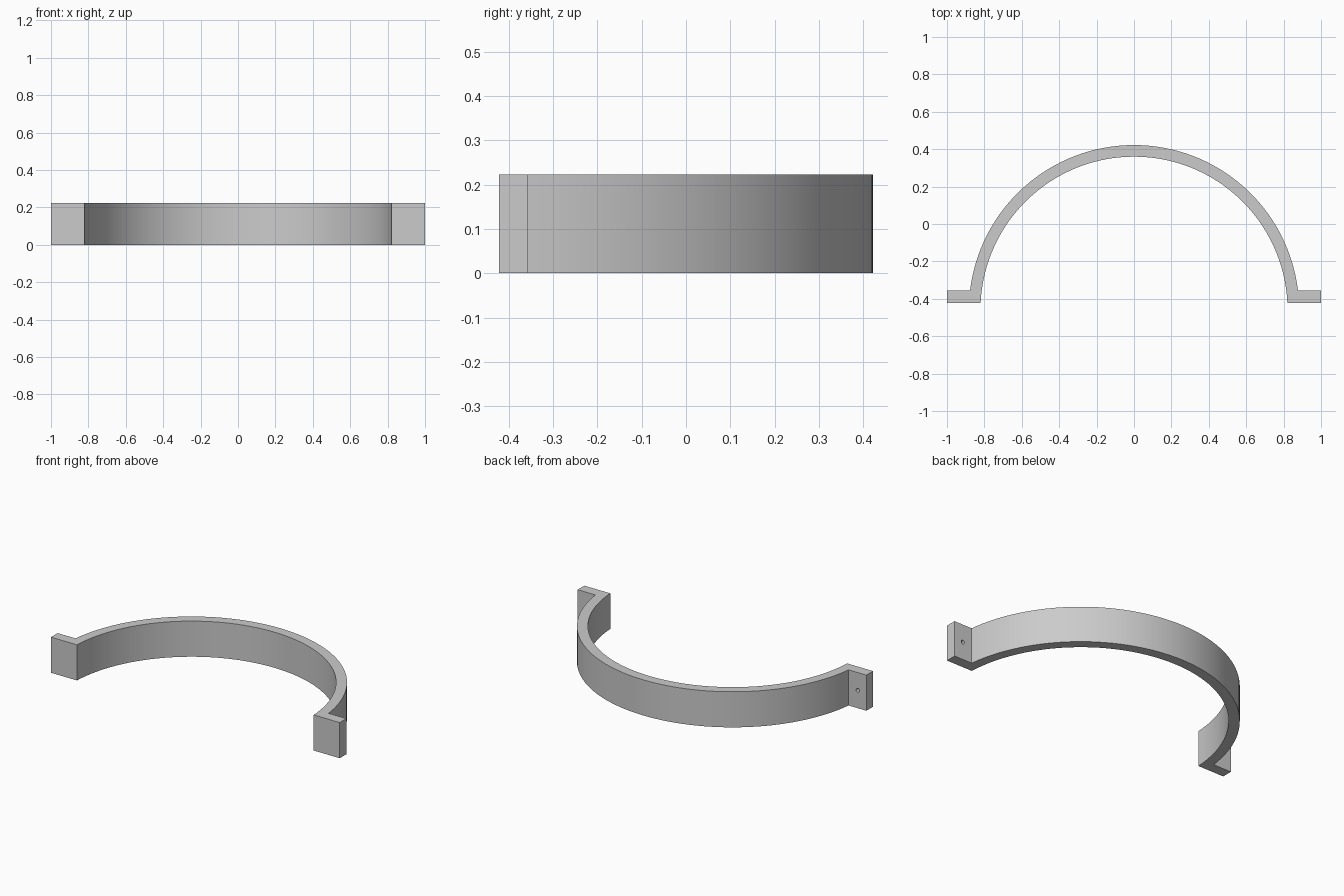
import bpy, bmesh, math
from mathutils import Matrix

cube = bpy.data.objects.get("Cube")
if cube:
    bpy.data.objects.remove(cube, do_unlink=True)

HEIGHT = 0.223
FRONT, FLANGE_BACK = -0.422, -0.356
CENTRE_Y, INNER, OUTER = -0.461, 0.821, 0.883
SEGMENTS = 64

grey = bpy.data.materials.new("light grey")
grey.use_nodes = True
grey.diffuse_color = (0.6, 0.6, 0.6, 1)
grey.node_tree.nodes["Principled BSDF"].inputs["Base Color"].default_value = (0.6, 0.6, 0.6, 1)


def arc(radius, end_y):
    """Points from the right (-x) end over the back to the left end, stopping at end_y."""
    start = math.asin((end_y - CENTRE_Y) / radius)
    step = (math.pi - 2 * start) / SEGMENTS
    angles = [math.pi - start - i * step for i in range(SEGMENTS + 1)]
    return [(radius * math.cos(a), CENTRE_Y + radius * math.sin(a)) for a in angles]


def make_object(name, bm):
    bmesh.ops.recalc_face_normals(bm, faces=bm.faces)
    mesh = bpy.data.meshes.new(name)
    bm.to_mesh(mesh)
    bm.free()
    mesh.materials.append(grey)
    obj = bpy.data.objects.new(name, mesh)
    bpy.context.collection.objects.link(obj)
    return obj


# Half-ring band with a mounting flange at each end, extruded upward
outline = [(-1, FRONT), (-1, FLANGE_BACK)] + arc(OUTER, FLANGE_BACK)
outline += [(1, FLANGE_BACK), (1, FRONT)] + arc(INNER, FRONT)[::-1]
bm = bmesh.new()
base = bm.faces.new([bm.verts.new((x, y, 0)) for x, y in outline])
top = bmesh.ops.extrude_face_region(bm, geom=[base])["geom"]
bmesh.ops.translate(bm, vec=(0, 0, HEIGHT),
                    verts=[v for v in top if isinstance(v, bmesh.types.BMVert)])
bracket = make_object("half_ring_bracket", bm)

# Blind screw holes in the back of both flanges
bm = bmesh.new()
for side in (-1, 1):
    place = Matrix.Translation((side * 0.94, FLANGE_BACK, HEIGHT / 2))
    bmesh.ops.create_cone(bm, cap_ends=True, segments=24, radius1=0.012, radius2=0.012,
                          depth=0.09, matrix=place @ Matrix.Rotation(math.pi / 2, 4, "X"))
cutter = make_object("hole_cutter", bm)
cutter.hide_render = True

cut = bracket.modifiers.new("screw holes", "BOOLEAN")
cut.operation = "DIFFERENCE"
cut.solver = "EXACT"
cut.object = cutter

bpy.ops.object.select_all(action="DESELECT")
bracket.select_set(True)
bpy.context.view_layer.objects.active = bracket
bpy.ops.object.modifier_apply(modifier=cut.name)
bpy.data.objects.remove(cutter, do_unlink=True)
bpy.ops.object.shade_smooth_by_angle(angle=math.radians(30))
